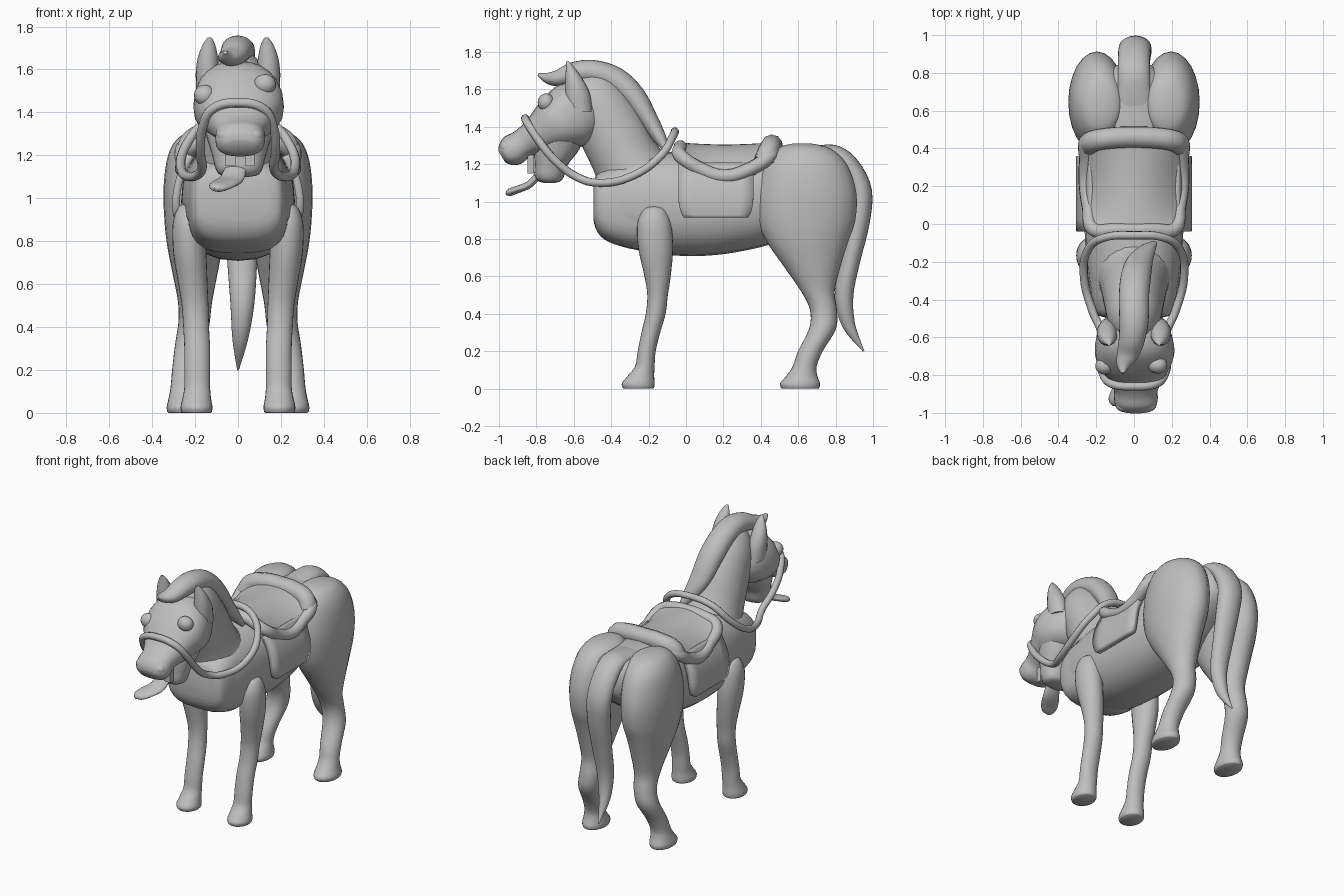
import bpy, bmesh, math
from mathutils import Vector

GREY = bpy.data.materials.new("plain grey")
GREY.diffuse_color = (0.52, 0.52, 0.52, 1)
Z_AXIS, BACK = (0, 0, 1), (0, 1, 0)


def finish(name, bm, angle=50):
    bmesh.ops.recalc_face_normals(bm, faces=bm.faces)
    me = bpy.data.meshes.new(name)
    bm.to_mesh(me)
    bm.free()
    me.materials.append(GREY)
    me.shade_smooth()
    me.set_sharp_from_angle(angle=math.radians(angle))
    ob = bpy.data.objects.new(name, me)
    bpy.context.collection.objects.link(ob)
    return ob


def smooth_rows(rows, steps=4):
    """Catmull-Rom interpolation of rows of any length."""
    p = [rows[0]] + list(rows) + [rows[-1]]
    out = []
    for i in range(1, len(p) - 2):
        for k in range(steps):
            t = k / steps
            out.append([0.5 * (2 * b + (c - a) * t + (2 * a - 5 * b + 4 * c - d) * t * t
                               + (3 * b - a - 3 * c + d) * t ** 3)
                        for a, b, c, d in zip(*p[i - 1:i + 3])])
    return out + [list(rows[-1])]


def loft(name, rows, axis=None, power=2.0, n=24):
    """Skin rows of (x, y, z, half width, half depth); axis fixes the ring direction."""
    rows = smooth_rows(rows)
    bm = bmesh.new()
    rings = []
    for i, r in enumerate(rows):
        c = Vector(r[:3])
        t = Vector(rows[min(i + 1, len(rows) - 1)][:3]) - Vector(rows[max(i - 1, 0)][:3])
        t = Vector(axis) if axis else t.normalized()
        side = Vector((1, 0, 0))
        side = (side - t * side.dot(t)).normalized()
        up = t.cross(side)
        ring = []
        for k in range(n):
            a = 2 * math.pi * k / n
            ca, sa = math.cos(a), math.sin(a)
            u = math.copysign(abs(ca) ** (2 / power), ca) * max(r[3], 0.002)
            v = math.copysign(abs(sa) ** (2 / power), sa) * max(r[4], 0.002)
            ring.append(bm.verts.new(c + side * u + up * v))
        rings.append(ring)
    for a, b in zip(rings, rings[1:]):
        for k in range(n):
            bm.faces.new((a[k], a[(k + 1) % n], b[(k + 1) % n], b[k]))
    bm.faces.new(rings[0])
    bm.faces.new(rings[-1])
    return finish(name, bm)


def ball(name, loc, scale):
    bm = bmesh.new()
    bmesh.ops.create_uvsphere(bm, u_segments=20, v_segments=12, radius=1)
    for v in bm.verts:
        v.co = Vector([a * s + l for a, s, l in zip(v.co, scale, loc)])
    return finish(name, bm)


def cord(name, pts, radius, cyclic=False):
    """Round cord along a smooth path, as a mesh."""
    cu = bpy.data.curves.new(name, 'CURVE')
    cu.dimensions = '3D'
    cu.bevel_depth = radius
    cu.bevel_resolution = 3
    cu.use_fill_caps = True
    sp = cu.splines.new('BEZIER')
    sp.bezier_points.add(len(pts) - 1)
    for bp, p in zip(sp.bezier_points, pts):
        bp.co = p
        bp.handle_left_type = bp.handle_right_type = 'AUTO'
    sp.use_cyclic_u = cyclic
    sp.resolution_u = 6
    ob = bpy.data.objects.new(name, cu)
    bpy.context.collection.objects.link(ob)
    bpy.context.view_layer.update()
    me = bpy.data.meshes.new_from_object(ob.evaluated_get(bpy.context.evaluated_depsgraph_get()))
    bpy.data.objects.remove(ob)
    bm = bmesh.new()
    bm.from_mesh(me)
    return finish(name, bm)


def sheet(name, fn, nu, nv, thick):
    """Thick curved sheet from fn(u, v), u and v in 0..1."""
    bm = bmesh.new()
    g = [[bm.verts.new(fn(i / nu, j / nv)) for j in range(nv + 1)] for i in range(nu + 1)]
    for i in range(nu):
        for j in range(nv):
            bm.faces.new((g[i][j], g[i + 1][j], g[i + 1][j + 1], g[i][j + 1]))
    ob = finish(name, bm)
    m = ob.modifiers.new("thickness", 'SOLIDIFY')
    m.thickness = thick
    m.offset = 0
    return ob


def mirrored(half):
    """Closed loop from a half path that starts and ends on x = 0."""
    return half + [(-x, y, z) for x, y, z in half[-2:0:-1]]


# Trunk, chest and neck
loft("body", [(0, -.47, 1.0, .15, .12), (0, -.43, .99, .21, .19),
              (0, -.3, 1.0, .24, .25), (0, -.1, .99, .258, .275), (0, .1, .985, .265, .275),
              (0, .3, 1.0, .26, .265), (0, .5, 1.04, .24, .25), (0, .7, 1.1, .2, .185),
              (0, .8, 1.13, .14, .14), (0, .86, 1.13, .06, .07)], axis=BACK, power=2.4)
loft("chest", [(0, -.495, 1.0, .15, .1), (0, -.48, .995, .195, .145), (0, -.44, .985, .218, .185),
               (0, -.36, .985, .23, .22), (0, -.25, .985, .235, .24), (0, -.15, 1.0, .22, .2)],
     axis=BACK, power=3.2)
loft("neck", [(0, -.19, .98, .2, .26), (0, -.25, 1.09, .205, .23), (0, -.315, 1.215, .18, .185),
              (0, -.405, 1.395, .16, .18), (0, -.49, 1.54, .14, .16), (0, -.54, 1.62, .1, .12),
              (0, -.565, 1.66, .05, .06)])

# Head, jaw and face
loft("head", [(0, -.46, 1.53, .06, .06), (0, -.51, 1.51, .15, .14), (0, -.6, 1.465, .2, .178),
              (.005, -.7, 1.41, .208, .148), (.01, -.79, 1.355, .16, .105), (.01, -.87, 1.31, .118, .08),
              (.01, -.925, 1.275, .116, .085), (.01, -.965, 1.252, .105, .065),
              (.01, -.985, 1.24, .07, .035)], power=2.4)
loft("lower_jaw", [(.005, -.66, 1.38, .18, .12), (.005, -.69, 1.28, .15, .12), (.005, -.72, 1.2, .125, .09),
                   (.005, -.73, 1.14, .11, .08), (.005, -.73, 1.11, .09, .06), (.005, -.73, 1.1, .05, .03)],
     axis=Z_AXIS, power=2.4)
loft("tongue", [(0, -.73, 1.2, .04, .02), (-.01, -.79, 1.14, .05, .02), (-.03, -.84, 1.09, .055, .02),
                (-.07, -.9, 1.065, .055, .02), (-.1, -.94, 1.05, .04, .02), (-.11, -.96, 1.04, .01, .008)])
for s in (-1, 1):
    ball("nostril", (s * .065 + .01, -.96, 1.29), (.042, .034, .034))
    bm = bmesh.new()
    bmesh.ops.create_cube(bm, size=1)
    for v in bm.verts:
        v.co = Vector((v.co.x * .045 + s * .045 + .01, v.co.y * .035 - .83, v.co.z * .1 + 1.2))
    finish("tooth", bm)
    loft("ear", [(s * .142, -.57, 1.48, .05, .07), (s * .142, -.58, 1.58, .055, .065),
                 (s * .14, -.6, 1.66, .046, .045), (s * .135, -.62, 1.72, .027, .022),
                 (s * .132, -.635, 1.75, .008, .008)], axis=Z_AXIS, n=16)
ball("eye", (-.155, -.752, 1.48), (.05, .045, .048))
ball("eye", (.125, -.748, 1.53), (.052, .045, .048))

# Mane with forelock, tail
loft("mane", [(-.06, -.79, 1.68, .01, .008), (-.055, -.74, 1.66, .04, .03), (-.03, -.68, 1.66, .06, .045),
              (-.01, -.6, 1.685, .07, .06), (0, -.5, 1.692, .078, .065), (0, -.38, 1.65, .08, .07),
              (.01, -.28, 1.56, .08, .065), (.03, -.2, 1.44, .07, .05), (.07, -.14, 1.34, .045, .035),
              (.11, -.1, 1.27, .015, .012)])
loft("tail", [(0, .48, 1.25, .13, .03), (0, .6, 1.25, .11, .035), (0, .7, 1.26, .09, .04),
              (0, .8, 1.25, .085, .05),
              (0, .88, 1.18, .085, .055), (.005, .935, 1.05, .085, .06), (.015, .92, .88, .078, .06),
              (.02, .88, .68, .068, .05), (.02, .845, .5, .055, .05), (.01, .87, .34, .036, .035),
              (0, .95, .2, .004, .004)])

# Legs
FRONT = [(.225, -.17, .975, .02, .025), (.23, -.17, .955, .05, .06), (.232, -.17, .88, .072, .09),
         (.225, -.162, .75, .077, .093), (.21, -.152, .6, .068, .07), (.2, -.152, .5, .062, .055),
         (.195, -.162, .4, .06, .053), (.19, -.188, .3, .06, .05), (.19, -.21, .2, .06, .048),
         (.19, -.22, .12, .06, .052), (.192, -.24, .07, .066, .07), (.193, -.255, .03, .074, .087),
         (.193, -.255, .008, .072, .085), (.193, -.255, 0, .066, .079)]
HIND = [(.17, .62, 1.31, .03, .05), (.175, .63, 1.285, .1, .14), (.186, .64, 1.2, .14, .22),
        (.195, .645, 1.05, .152, .265), (.197, .645, .9, .146, .26), (.2, .65, .78, .13, .215),
        (.2, .675, .65, .105, .15), (.2, .705, .52, .08, .09), (.205, .735, .42, .073, .072),
        (.22, .73, .32, .073, .072), (.24, .665, .2, .067, .066), (.25, .635, .12, .064, .064),
        (.253, .62, .07, .07, .082), (.255, .61, .03, .077, .106), (.255, .61, .008, .075, .104),
        (.255, .61, 0, .069, .098)]
for name, rows in (("front_leg", FRONT), ("hind_leg", HIND)):
    for s in (-1, 1):
        loft(name, [(s * r[0],) + r[1:] for r in rows], axis=Z_AXIS)


# Saddle: draped seat, rolled rim, cantle and side flaps
def seat(u, v):
    y = -.03 + .48 * u
    mid = math.sin(math.pi * u)
    t = 2 * v - 1
    w = .21 + .03 * u + .03 * mid
    return (t * w, y, 1.295 - .01 * mid - (.05 + .1 * mid) * t * t)


sheet("seat", seat, 16, 16, .04)
half = [(0, -.03, 1.29)] + [seat(u, v) for u, v in
        ((0, .75), (0, 1), (.25, 1), (.5, 1), (.75, 1), (1, 1), (1, .75))] + [(0, .45, 1.29)]
cord("seat_rim", mirrored(half), .038, cyclic=True)
cord("cantle", [(-.235, .42, 1.21), (-.21, .44, 1.265), (-.12, .455, 1.295), (0, .46, 1.3),
                (.12, .455, 1.295), (.21, .44, 1.265), (.235, .42, 1.21)], .058)
for s in (-1, 1):
    edge = smooth_rows([(.22, 1.2), (.268, 1.1), (.288, 1.0), (.285, .915)])

    def flap(u, v, s=s):
        x, z = edge[round(u * 12)]
        inset = .03 * max(0, (u - .6) / .4) ** 2
        return (s * x, -.04 + inset + (.4 - 2 * inset) * v, z)
    sheet("saddle_flap", flap, 12, 6, .035)

# Noseband and reins in one loop
cord("reins", mirrored([(0, -.86, 1.445), (.12, -.845, 1.415), (.165, -.79, 1.33), (.175, -.7, 1.22),
                        (.17, -.58, 1.13), (.22, -.46, 1.1), (.265, -.28, 1.14), (.24, -.13, 1.25),
                        (.15, -.07, 1.35), (0, -.06, 1.375)]), .022, cyclic=True)
